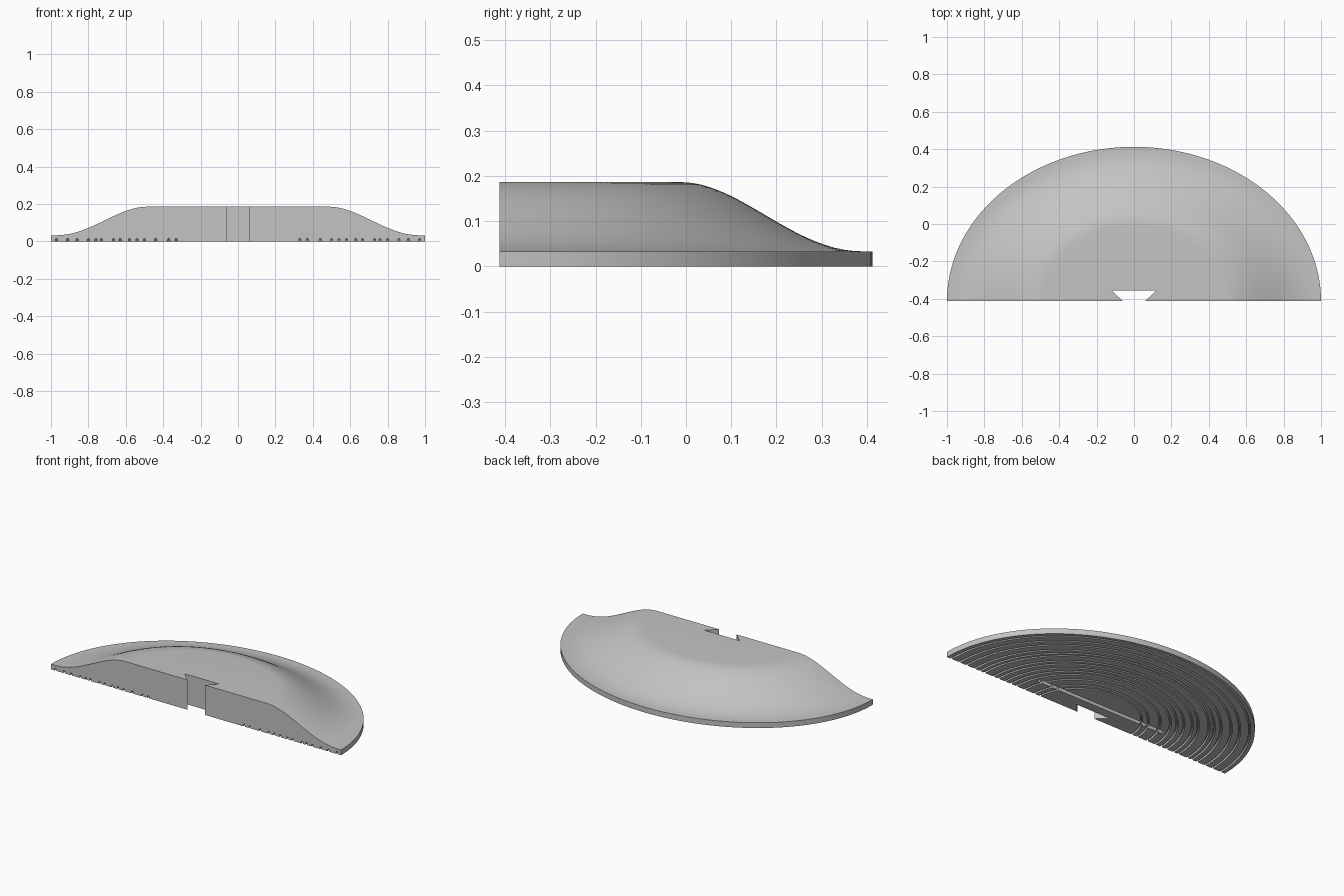
import bpy
import bmesh
import math

cube = bpy.data.objects.get("Cube")
if cube:
    bpy.data.objects.remove(cube, do_unlink=True)

FRONT = -0.4125         # straight front edge
DEPTH = 0.825           # depth of the half ellipse (half width is 1)
TOP, RIM = 0.186, 0.033
SEGMENTS = 96

grey = bpy.data.materials.new("plain_grey")
grey.use_nodes = True
GREY = (0.55, 0.55, 0.55, 1)
grey.diffuse_color = GREY
grey.node_tree.nodes["Principled BSDF"].inputs["Base Color"].default_value = GREY


def make_object(name, bm):
    bmesh.ops.recalc_face_normals(bm, faces=bm.faces)
    mesh = bpy.data.meshes.new(name)
    bm.to_mesh(mesh)
    bm.free()
    obj = bpy.data.objects.new(name, mesh)
    bpy.context.collection.objects.link(obj)
    mesh.materials.append(grey)
    return obj


def prism(name, outline, z0, z1):
    bm = bmesh.new()
    low, high = [[bm.verts.new((x, y, z)) for x, y in outline] for z in (z0, z1)]
    bm.faces.new(low)
    bm.faces.new(high)
    for i in range(len(outline)):
        j = (i + 1) % len(outline)
        bm.faces.new((low[i], low[j], high[j], high[i]))
    return make_object(name, bm)


def cut(target, cutter):
    mod = target.modifiers.new(cutter.name, "BOOLEAN")
    mod.operation = "DIFFERENCE"
    mod.solver = "EXACT"
    mod.object = cutter
    bpy.context.view_layer.objects.active = target
    bpy.ops.object.modifier_apply(modifier=mod.name)
    bpy.data.objects.remove(cutter, do_unlink=True)


# Profile: flat plateau, S-shaped slope, thin rim, grooved underside
profile = [(0, 0), (0, TOP)]
STEPS = 20
for i in range(STEPS + 1):
    t = i / STEPS
    u = min(t / 0.95, 1)
    profile.append((0.49 + 0.51 * t, RIM + (TOP - RIM) * (1 + math.cos(math.pi * u ** 0.93)) / 2))
profile.append((1, 0))
grooves = [0.97, 0.91, 0.86, 0.80, 0.76, 0.73, 0.665, 0.63, 0.58, 0.54, 0.5, 0.44, 0.37, 0.33]
for s in grooves:
    w = 0.006
    profile += [(s + w, 0), (s + w, 0.01), (s + w / 2, 0.015),
                (s - w / 2, 0.015), (s - w, 0.01), (s - w, 0)]

# Half-ellipse body swept from the profile
bm = bmesh.new()
rings = []
for k in range(SEGMENTS + 1):
    a = math.pi * k / SEGMENTS
    rings.append([bm.verts.new((s * math.cos(a), FRONT + DEPTH * s * math.sin(a), z))
                  for s, z in profile])
for r0, r1 in zip(rings, rings[1:]):
    for i in range(1, len(profile)):
        j = (i + 1) % len(profile)
        bm.faces.new((r0[i], r0[j], r1[j], r1[i]))
for ring in (rings[0], rings[-1]):
    bm.faces.new(ring)
bmesh.ops.remove_doubles(bm, verts=bm.verts, dist=1e-5)
body = make_object("half_dome_body", bm)

# Dovetail notch in the front and straight slot underneath
e = 0.02
slant = 0.06 / 0.058
cut(body, prism("dovetail_cutter",
                [(-0.06 + e * slant, FRONT - e), (0.06 - e * slant, FRONT - e),
                 (0.12, FRONT + 0.058), (-0.12, FRONT + 0.058)], -0.1, 0.4))
cut(body, prism("slot_cutter", [(-0.45, -0.298), (0.45, -0.298), (0.45, -0.273), (-0.45, -0.273)],
                -0.1, 0.022))

# Smooth slope with crisp edges
bpy.ops.object.select_all(action="DESELECT")
body.select_set(True)
bpy.context.view_layer.objects.active = body
bpy.ops.object.shade_smooth_by_angle(angle=math.radians(30))
